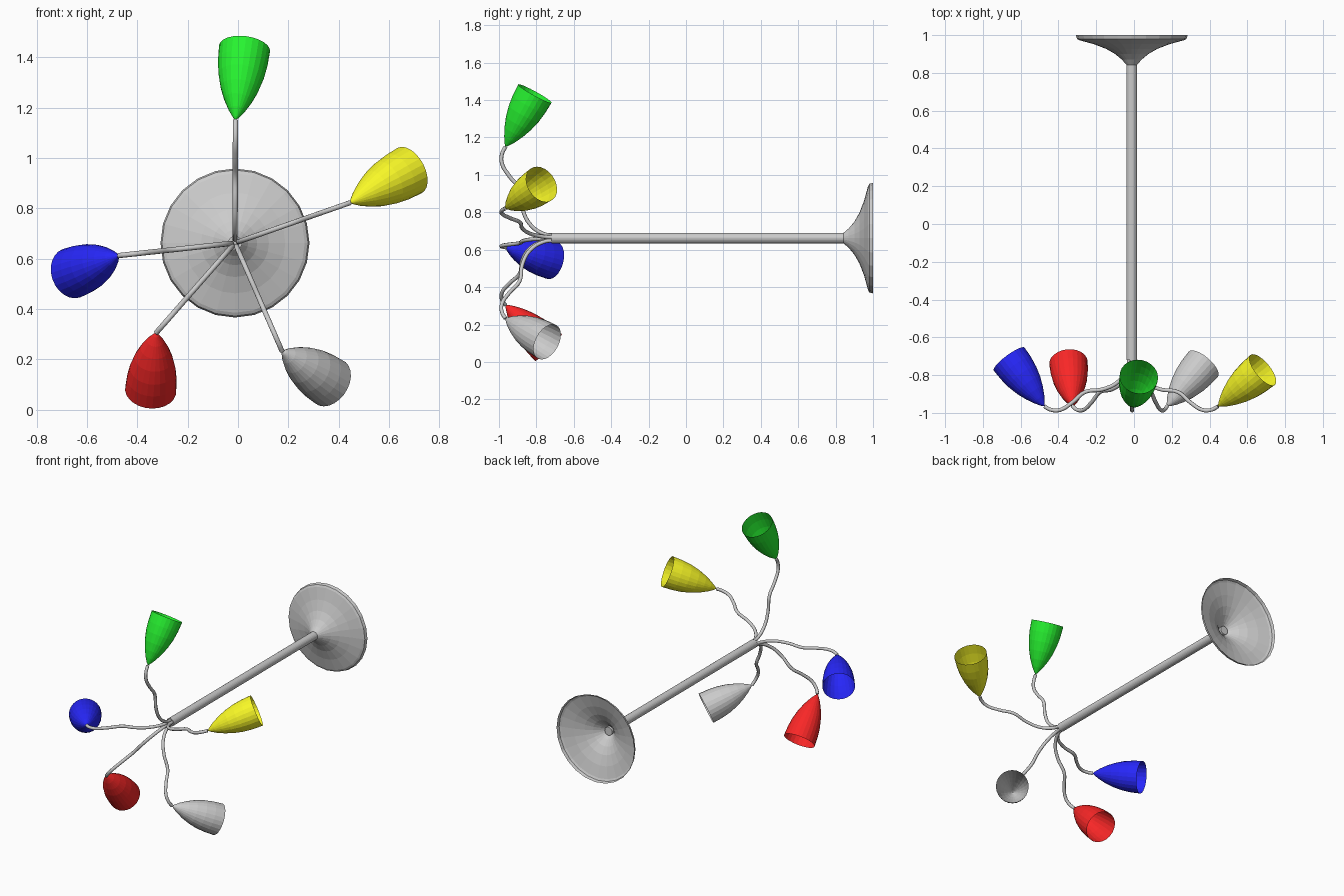
import bpy, bmesh, math
from mathutils import Vector

if "Cube" in bpy.data.objects:
    bpy.data.objects.remove(bpy.data.objects["Cube"])

CX, CZ = -0.012, 0.662


def lathe(name, start, end, profile, sides=24, color=None, caps=False):
    """Revolve (distance, radius) points around the line start -> end."""
    start, end = Vector(start), Vector(end)
    axis = (end - start).normalized()
    rot = axis.to_track_quat('Z', 'Y')
    bm = bmesh.new()
    rings = []
    for d, r in profile:
        if r == 0:
            rings.append([bm.verts.new(start + axis * d)])
            continue
        ring = []
        for i in range(sides):
            a = 2 * math.pi * i / sides
            ring.append(bm.verts.new(start + rot @ Vector((r * math.cos(a), r * math.sin(a), d))))
        rings.append(ring)
    for a, b in zip(rings, rings[1:]):
        for i in range(sides):
            j = (i + 1) % sides
            if len(a) == 1:
                bm.faces.new((a[0], b[j], b[i]))
            else:
                bm.faces.new((a[i], a[j], b[j], b[i]))
    if caps:
        bm.faces.new(rings[0][::-1])
        bm.faces.new(rings[-1])
    me = bpy.data.meshes.new(name)
    bm.to_mesh(me)
    bm.free()
    ob = bpy.data.objects.new(name, me)
    bpy.context.collection.objects.link(ob)
    if color:
        mat = bpy.data.materials.new(name)
        mat.diffuse_color = (*color, 1)
        mat.use_nodes = True
        mat.node_tree.nodes["Principled BSDF"].inputs["Base Color"].default_value = mat.diffuse_color
        me.materials.append(mat)
    return ob


# straight pole
lathe("pole", (CX, -0.72, CZ), (CX, 0.86, CZ), [(0, 0.028), (1.58, 0.028)], caps=True)

# flared base, open at the back
lathe("base", (CX, 0, CZ), (CX, 1, CZ),
      [(0.842, 0.028), (0.87, 0.052), (0.90, 0.088), (0.927, 0.135), (0.952, 0.20),
       (0.973, 0.277), (0.98, 0.29), (1.0, 0.296)])

# arm path in its radial plane: (radius, y)
ARM = [(0.014, -0.70), (0.022, -0.76), (0.075, -0.835), (0.16, -0.875), (0.26, -0.89),
       (0.33, -0.945), (0.40, -0.985), (0.45, -0.983), (1.0, -0.955)]


def arm(name, apex):
    dx, dz = apex[0] - CX, apex[2] - CZ
    reach = math.hypot(dx, dz)
    ux, uz = dx / reach, dz / reach
    k = reach / 0.485
    pts = [(CX + ux * r * k, y, CZ + uz * r * k) for r, y in ARM[:-1]] + [apex]
    cu = bpy.data.curves.new(name, 'CURVE')
    cu.dimensions = '3D'
    cu.bevel_depth = 0.0105
    cu.bevel_resolution = 2
    cu.resolution_u = 5
    cu.use_fill_caps = True
    sp = cu.splines.new('BEZIER')
    sp.bezier_points.add(len(pts) - 1)
    for bp, p in zip(sp.bezier_points, pts):
        bp.co = p
        bp.handle_left_type = bp.handle_right_type = 'AUTO'
    ob = bpy.data.objects.new(name, cu)
    bpy.context.collection.objects.link(ob)


# bullet-shaped open shade: (fraction of length, radius)
SHADE = [(0, 0), (0.04, 0.012), (0.14, 0.033), (0.28, 0.056), (0.44, 0.076),
         (0.62, 0.091), (0.8, 0.099), (1.0, 0.102)]

# label, shade tip, centre of the open rim, colour
LAMPS = [
    ("green", (-0.010, -0.965, 1.15), (0.026, -0.808, 1.435), (0.02, 0.9, 0.03)),
    ("yellow", (0.445, -0.965, 0.822), (0.682, -0.772, 0.950), (0.95, 0.95, 0.02)),
    ("blue", (-0.475, -0.965, 0.612), (-0.661, -0.715, 0.542), (0.02, 0.02, 0.95)),
    ("red", (-0.325, -0.965, 0.305), (-0.347, -0.735, 0.077), (0.95, 0.02, 0.02)),
    ("white", (0.175, -0.965, 0.232), (0.367, -0.742, 0.107), (0.75, 0.75, 0.75)),
]
for label, tip, rim, color in LAMPS:
    length = (Vector(rim) - Vector(tip)).length
    arm(label + "_arm", tip)
    lathe(label + "_shade", tip, rim, [(t * length, r) for t, r in SHADE], color=color)
